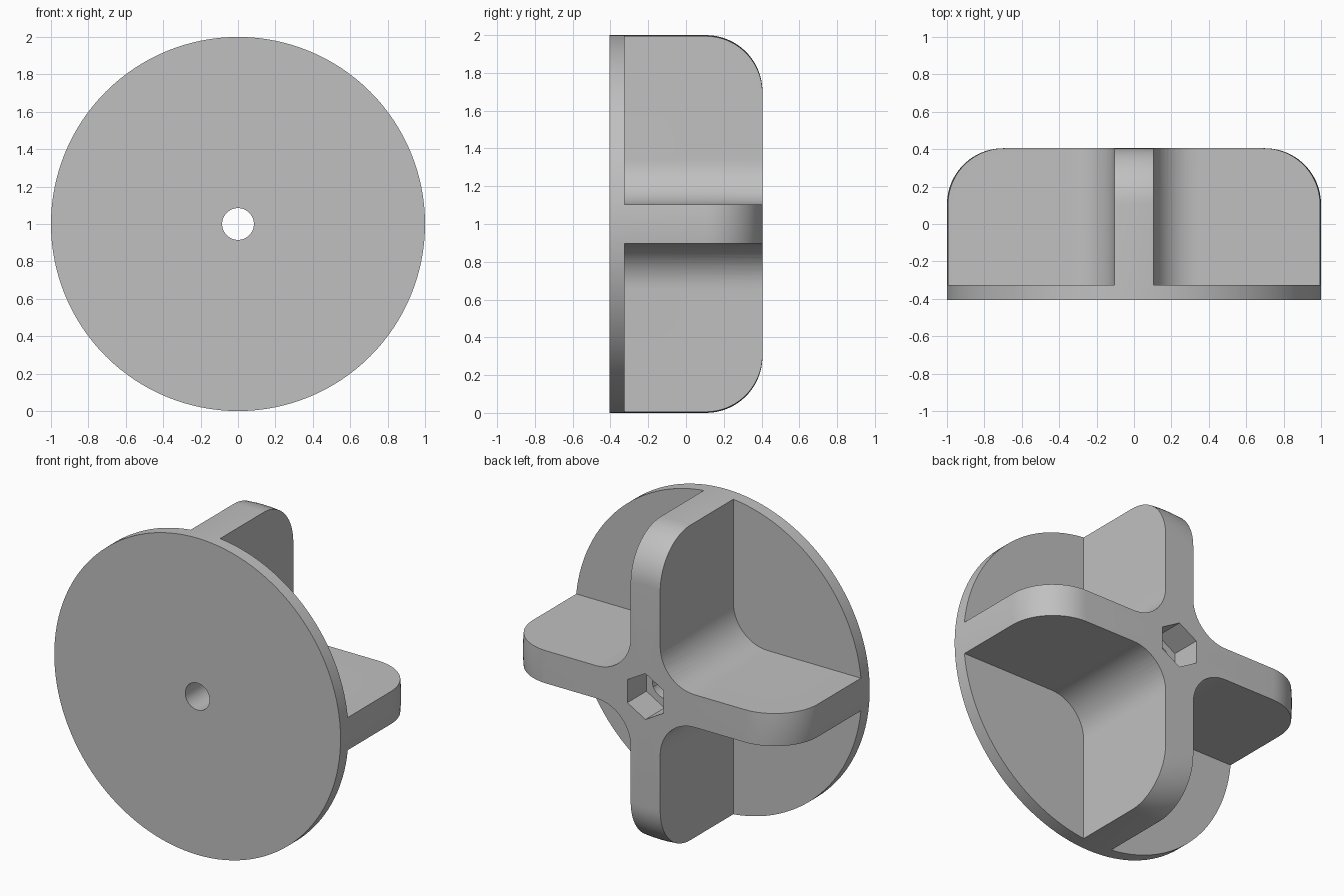
import bpy, bmesh
from math import sin, cos, pi, radians
from mathutils import Matrix, Vector

if "Cube" in bpy.data.objects:
    bpy.data.objects.remove(bpy.data.objects["Cube"])

RADIUS, HALF_DEPTH, PLATE = 1.0, 0.405, 0.08
ARM, FILLET, ROUND = 0.103, 0.24, 0.3
HOLE, HEX, HEX_DEPTH = 0.085, 0.145, 0.19
SEGMENTS = 128

grey = bpy.data.materials.new("grey plastic")
grey.use_nodes = True
colour = (0.53, 0.53, 0.53, 1)
grey.diffuse_color = colour
grey.node_tree.nodes["Principled BSDF"].inputs["Base Color"].default_value = colour


def make_object(name, bm):
    """Turn a mesh built along +z so that its axis runs along +y, and centre it at z = 1."""
    bm.transform(Matrix.Translation((0, 0, 1)) @ Matrix.Rotation(-pi / 2, 4, "X"))
    bmesh.ops.recalc_face_normals(bm, faces=bm.faces)
    mesh = bpy.data.meshes.new(name)
    bm.to_mesh(mesh)
    bm.free()
    mesh.materials.append(grey)
    obj = bpy.data.objects.new(name, mesh)
    bpy.context.collection.objects.link(obj)
    return obj


def prism(bm, outline, low, high):
    face = bm.faces.new([bm.verts.new((x, y, low)) for x, y in outline])
    top = bmesh.ops.extrude_face_region(bm, geom=[face])["geom"]
    moved = [v for v in top if isinstance(v, bmesh.types.BMVert)]
    bmesh.ops.translate(bm, verts=moved, vec=(0, 0, high - low))


def circle(radius, count, start=0.0):
    return [(radius * cos(start + 2 * pi * i / count),
             radius * sin(start + 2 * pi * i / count)) for i in range(count)]


# Knob body: a turned disc with a rounded back rim
bm = bmesh.new()
rim = [(RADIUS - ROUND + ROUND * cos(radians(a)), HALF_DEPTH - ROUND + ROUND * sin(radians(a)))
       for a in range(0, 91, 6)]
profile = [(0, -HALF_DEPTH), (RADIUS, -HALF_DEPTH)] + rim + [(0, HALF_DEPTH)]
verts = [bm.verts.new((r, 0, h)) for r, h in profile]
edges = [bm.edges.new(pair) for pair in zip(verts, verts[1:])]
bmesh.ops.spin(bm, geom=verts + edges, cent=(0, 0, 0), axis=(0, 0, 1),
               angle=2 * pi, steps=SEGMENTS)
bmesh.ops.remove_doubles(bm, verts=bm.verts, dist=0.0001)
knob = make_object("knob", bm)

# Four pockets with filleted inner corners leave a cross of arms
bm = bmesh.new()
centre = ARM + FILLET
corner = [(centre + FILLET * cos(radians(a)), centre + FILLET * sin(radians(a)))
          for a in range(270, 179, -6)]
outline = corner + [(ARM, 1.2), (1.2, 1.2), (1.2, ARM)]
for quarter in range(4):
    turn = Matrix.Rotation(quarter * pi / 2, 3, "Z")
    prism(bm, [(turn @ Vector((x, y, 0)))[:2] for x, y in outline],
          PLATE - HALF_DEPTH, 1)
pockets = make_object("pocket_cutter", bm)

# Bolt hole right through, and hexagonal nut recess in the back
bm = bmesh.new()
prism(bm, circle(HOLE, 48), -1, 1)
bolt_hole = make_object("bolt_hole_cutter", bm)
bm = bmesh.new()
prism(bm, circle(HEX, 6, pi / 2), HALF_DEPTH - HEX_DEPTH, 1)
nut_recess = make_object("nut_recess_cutter", bm)

# Cut the body
bpy.context.view_layer.objects.active = knob
for cutter in (pockets, bolt_hole, nut_recess):
    mod = knob.modifiers.new(cutter.name, "BOOLEAN")
    mod.operation = "DIFFERENCE"
    mod.solver = "EXACT"
    mod.object = cutter
    bpy.ops.object.modifier_apply(modifier=mod.name)
    bpy.data.objects.remove(cutter)

# Smooth the curved walls, keep the edges crisp
bpy.ops.object.select_all(action="DESELECT")
knob.select_set(True)
bpy.ops.object.shade_smooth_by_angle(angle=radians(30))
